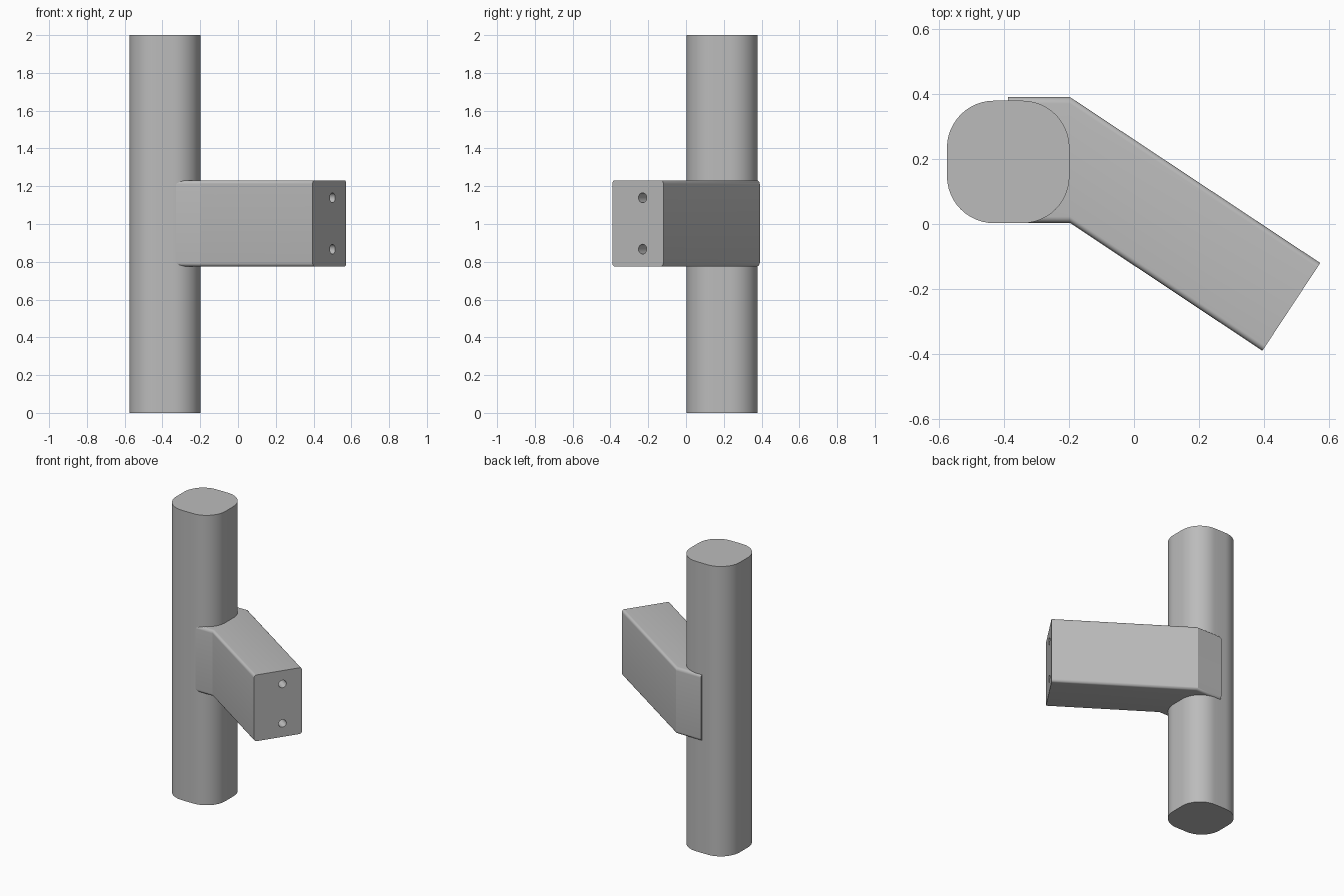
import bpy, bmesh, math
from mathutils import Vector

cube = bpy.data.objects.get("Cube")
if cube:
    bpy.data.objects.remove(cube, do_unlink=True)

grey = bpy.data.materials.new("plain grey")
grey.use_nodes = True
COLOUR = (0.5, 0.5, 0.5, 1)
grey.diffuse_color = COLOUR
grey.node_tree.nodes["Principled BSDF"].inputs["Base Color"].default_value = COLOUR


def rounded_rect(w, h, r, seg):
    """Outline of a rounded rectangle centred on the origin."""
    pts = []
    for i, (sx, sy) in enumerate([(1, 1), (-1, 1), (-1, -1), (1, -1)]):
        for k in range(seg + 1):
            a = math.pi / 2 * (i + k / seg)
            pts.append((sx * (w / 2 - r) + r * math.cos(a),
                        sy * (h / 2 - r) + r * math.sin(a)))
    return pts


def loft(name, outline, stations):
    """Skin an outline through stations of (centre, u axis, v axis)."""
    bm = bmesh.new()
    rings = [[bm.verts.new(c + u * a + v * b) for a, b in outline]
             for c, u, v in stations]
    n = len(outline)
    for r0, r1 in zip(rings, rings[1:]):
        for i in range(n):
            j = (i + 1) % n
            bm.faces.new((r0[i], r0[j], r1[j], r1[i]))
    bm.faces.new(rings[0])
    bm.faces.new(rings[-1])
    bmesh.ops.recalc_face_normals(bm, faces=bm.faces)
    mesh = bpy.data.meshes.new(name)
    bm.to_mesh(mesh)
    bm.free()
    mesh.materials.append(grey)
    obj = bpy.data.objects.new(name, mesh)
    bpy.context.collection.objects.link(obj)
    return obj


def activate(obj):
    bpy.ops.object.select_all(action='DESELECT')
    obj.select_set(True)
    bpy.context.view_layer.objects.active = obj


X, Y, Z = Vector((1, 0, 0)), Vector((0, 1, 0)), Vector((0, 0, 1))

# Upright post with a rounded square section
post_centre = Vector((-0.387, 0.191, 0))
post = loft("post", rounded_rect(0.377, 0.377, 0.145, 12),
            [(post_centre, X, Y), (post_centre + Z * 2, X, Y)])

# Mitred arm: short root in the post, then the angled length
MID_Z = 1.003
back, front = Vector((0.573, -0.12, 0)), Vector((0.395, -0.39, 0))
across = (back - front).normalized()
along = Vector((across.y, -across.x, 0))
width = 0.387
end_centre = (back + front) / 2 + Z * MID_Z
arm = loft("arm", rounded_rect(width, 0.457, 0.02, 6), [
    (Vector((-0.387, 0.197, MID_Z)), Y, Z),
    (Vector((-0.197, 0.197, MID_Z)), Y, Z),
    (end_centre, across * ((back - front).length / width), Z)])

# Two fixing holes in the end face
for dz in (-0.136, 0.136):
    mouth = end_centre + across * 0.03 + Z * dz
    cutter = loft("hole_cutter", rounded_rect(0.052, 0.052, 0.026, 6),
                  [(mouth - along * 0.3, across, Z), (mouth + along * 0.1, across, Z)])
    cutter.hide_render = True
    mod = arm.modifiers.new("hole", 'BOOLEAN')
    mod.operation = 'DIFFERENCE'
    mod.solver = 'EXACT'
    mod.object = cutter
    activate(arm)
    bpy.ops.object.modifier_apply(modifier=mod.name)
    bpy.data.objects.remove(cutter, do_unlink=True)

for obj in (post, arm):
    activate(obj)
    bpy.ops.object.shade_smooth_by_angle(angle=math.radians(30))
